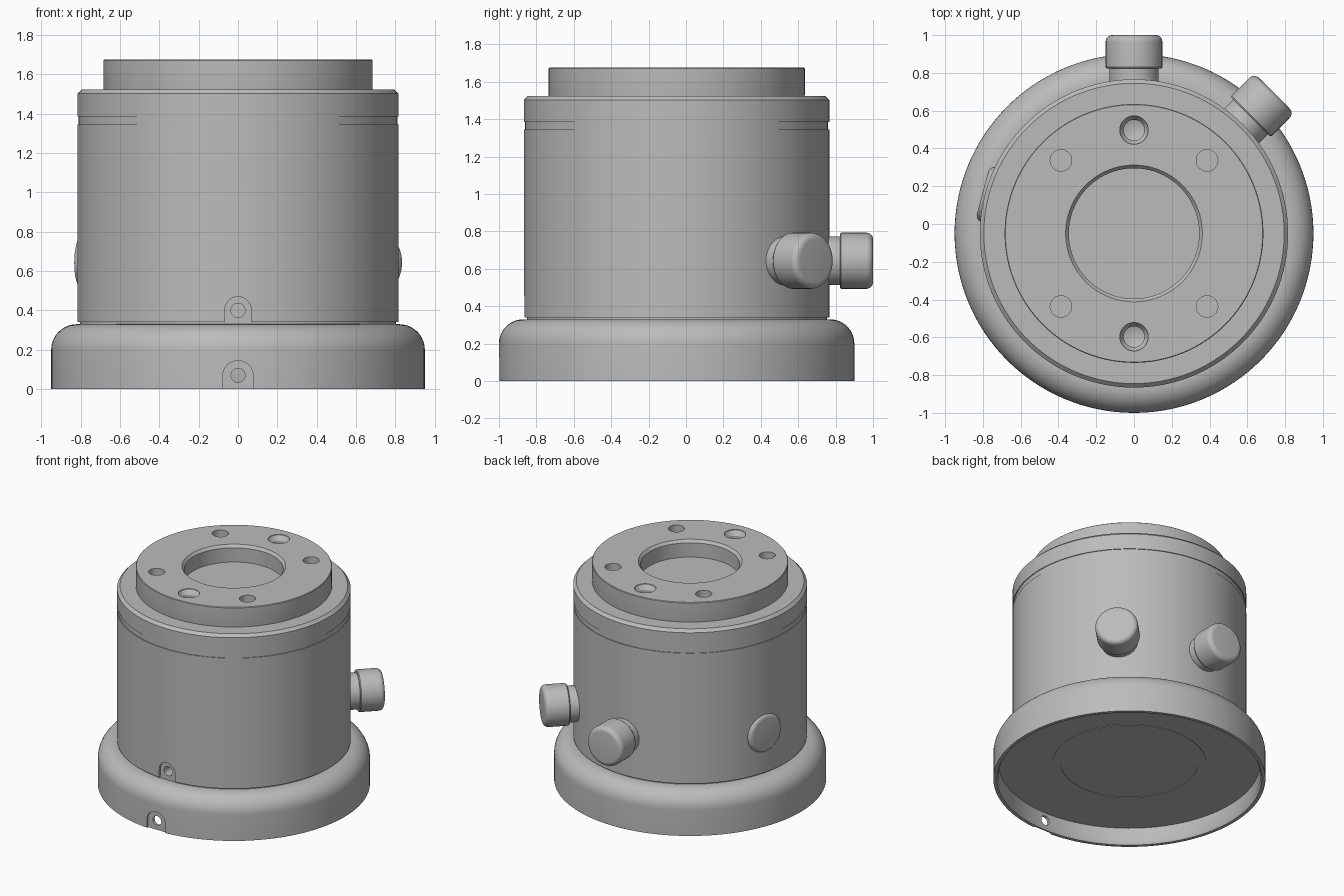
import bpy, bmesh
from math import sin, cos, pi, radians
from mathutils import Matrix, Vector

if "Cube" in bpy.data.objects:
    bpy.data.objects.remove(bpy.data.objects["Cube"])

AXIS = Vector((0, -0.05, 0))     # centre line of the turned parts

metal = bpy.data.materials.new("machined_grey")
metal.use_nodes = True
GREY = (0.5, 0.5, 0.5, 1)
metal.diffuse_color = GREY
metal.node_tree.nodes["Principled BSDF"].inputs["Base Color"].default_value = GREY


def lathe(name, profile, matrix=None, steps=128):
    """Turn an (r, z) profile about z into a closed solid."""
    bm = bmesh.new()
    verts = [bm.verts.new((r, 0, z)) for r, z in profile]
    edges = [bm.edges.new(pair) for pair in zip(verts, verts[1:])]
    bmesh.ops.spin(bm, geom=verts + edges, cent=(0, 0, 0), axis=(0, 0, 1),
                   angle=2 * pi, steps=steps)
    bmesh.ops.remove_doubles(bm, verts=bm.verts, dist=0.0001)
    bmesh.ops.recalc_face_normals(bm, faces=bm.faces)
    mesh = bpy.data.meshes.new(name)
    bm.to_mesh(mesh)
    bm.free()
    mesh.materials.append(metal)
    mesh.transform(matrix or Matrix.Translation(AXIS))
    ob = bpy.data.objects.new(name, mesh)
    bpy.context.collection.objects.link(ob)
    return ob


def fillet(r, z, radius, n=10):
    """Quarter round from the side up to the top, around centre (r, z)."""
    return [(r + radius * cos(i * pi / 2 / n), z + radius * sin(i * pi / 2 / n))
            for i in range(n + 1)]


def arch_cutter(z0, z1, half, y0, y1):
    """Round-topped pocket cutter running along y."""
    arc = [(half * cos(a * pi / 16), z1 - half + half * sin(a * pi / 16)) for a in range(17)]
    bm = bmesh.new()
    face = bm.faces.new([bm.verts.new((x, y0, z)) for x, z in [(-half, z0), (half, z0)] + arc])
    out = bmesh.ops.extrude_face_region(bm, geom=[face])
    bmesh.ops.translate(bm, vec=(0, y1 - y0, 0),
                        verts=[v for v in out["geom"] if isinstance(v, bmesh.types.BMVert)])
    bmesh.ops.remove_doubles(bm, verts=bm.verts, dist=0.0001)
    bmesh.ops.recalc_face_normals(bm, faces=bm.faces)
    mesh = bpy.data.meshes.new("pocket_cutter")
    bm.to_mesh(mesh)
    bm.free()
    mesh.materials.append(metal)
    ob = bpy.data.objects.new("pocket_cutter", mesh)
    bpy.context.collection.objects.link(ob)
    return ob


def front_hole(z, radius, y0, y1):
    return lathe("hole_cutter", [(0, 0), (radius, 0), (radius, y1 - y0), (0, y1 - y0)],
                 Matrix.Translation((0, y0, z)) @ Matrix.Rotation(-pi / 2, 4, 'X'), 32)


def cut(ob, cutters):
    """Apply a boolean for each cutter, then drop the cutter."""
    bpy.context.view_layer.objects.active = ob
    for c in cutters:
        c.hide_render = True
        mod = ob.modifiers.new("cut", 'BOOLEAN')
        mod.operation, mod.solver, mod.object = 'DIFFERENCE', 'EXACT', c
        bpy.ops.object.modifier_apply(modifier=mod.name)
        bpy.data.objects.remove(c)


# Base: rounded shoulder above, hollow underneath with a faint ring on its floor
FLOOR = 0.13
base = lathe("base", [(0, FLOOR), (0.48, FLOOR), (0.48, FLOOR - 0.004), (0.535, FLOOR - 0.004),
                      (0.535, FLOOR), (0.915, FLOOR), (0.915, 0.02), (0.925, 0), (0.95, 0)]
             + fillet(0.82, 0.2, 0.13) + [(0, 0.33)])
cut(base, [arch_cutter(-0.1, 0.145, 0.077, -1.1, -0.985), front_hole(0.07, 0.036, -1.1, -0.9)])

# Body drum on a narrow neck
body = lathe("body", [(0, 0.3), (0.803, 0.3), (0.803, 0.34), (0.816, 0.34),
                      (0.816, 1.345), (0, 1.345)])
cut(body, [arch_cutter(0.3, 0.47, 0.067, -1, -0.848), front_hole(0.4, 0.036, -1, -0.76)])

# Seal band and chamfered upper collar
lathe("seal_band", [(0, 1.34), (0.81, 1.34), (0.81, 1.39), (0, 1.39)])
lathe("collar", [(0, 1.385), (0.816, 1.385), (0.816, 1.503), (0.795, 1.524), (0, 1.524)])

# Mounting flange with a chamfered blind bore
TOP = 1.675
flange = lathe("flange", [(0, 1.5), (0.68, 1.5), (0.685, 1.53), (0.685, TOP - 0.004),
                          (0.681, TOP), (0.362, TOP), (0.345, TOP - 0.02),
                          (0.345, 1.545), (0, 1.545)])
holes = []
for k in range(4):               # plain bolt holes
    a = radians(45 + 90 * k)
    spot = AXIS + Vector((0.547 * cos(a), 0.547 * sin(a), 0))
    holes.append(lathe("bolt_cutter", [(0, 1.58), (0.057, 1.58), (0.057, 1.75), (0, 1.75)],
                       Matrix.Translation(spot), 32))
for side in (-1, 1):             # countersunk holes
    spot = AXIS + Vector((0, 0.547 * side, 0))
    holes.append(lathe("sink_cutter", [(0, 1.56), (0.055, 1.58), (0.055, 1.635),
                                       (0.075, TOP - 0.01), (0.075, 1.75), (0, 1.75)],
                       Matrix.Translation(spot), 32))
cut(flange, holes)


def radial(degrees):
    """Frame at knob height whose z axis points outward at this angle."""
    return (Matrix.Translation(AXIS + Vector((0, 0, 0.643)))
            @ Matrix.Rotation(radians(degrees), 4, 'Z') @ Matrix.Rotation(pi / 2, 4, 'Y'))


# Two side connectors and one nearly flush plug
def cap(end):
    return fillet(0.115, end - 0.035, 0.035, 6) + [(0, end)]


for name, angle in (("back_connector", 90), ("corner_connector", 45)):
    lathe(name, [(0, 0.75), (0.13, 0.75), (0.13, 0.873), (0.145, 0.873), (0.15, 0.88)]
          + cap(1.05), radial(angle), 64)
lathe("side_plug", [(0, 0.75), (0.15, 0.75)] + cap(0.83), radial(165), 64)

# Smooth shading with crisp machined edges
bpy.ops.object.select_all(action='DESELECT')
for ob in bpy.context.collection.objects:
    if ob.type == 'MESH' and metal.name in ob.data.materials:
        ob.select_set(True)
        bpy.context.view_layer.objects.active = ob
bpy.ops.object.shade_smooth_by_angle(angle=radians(30))
